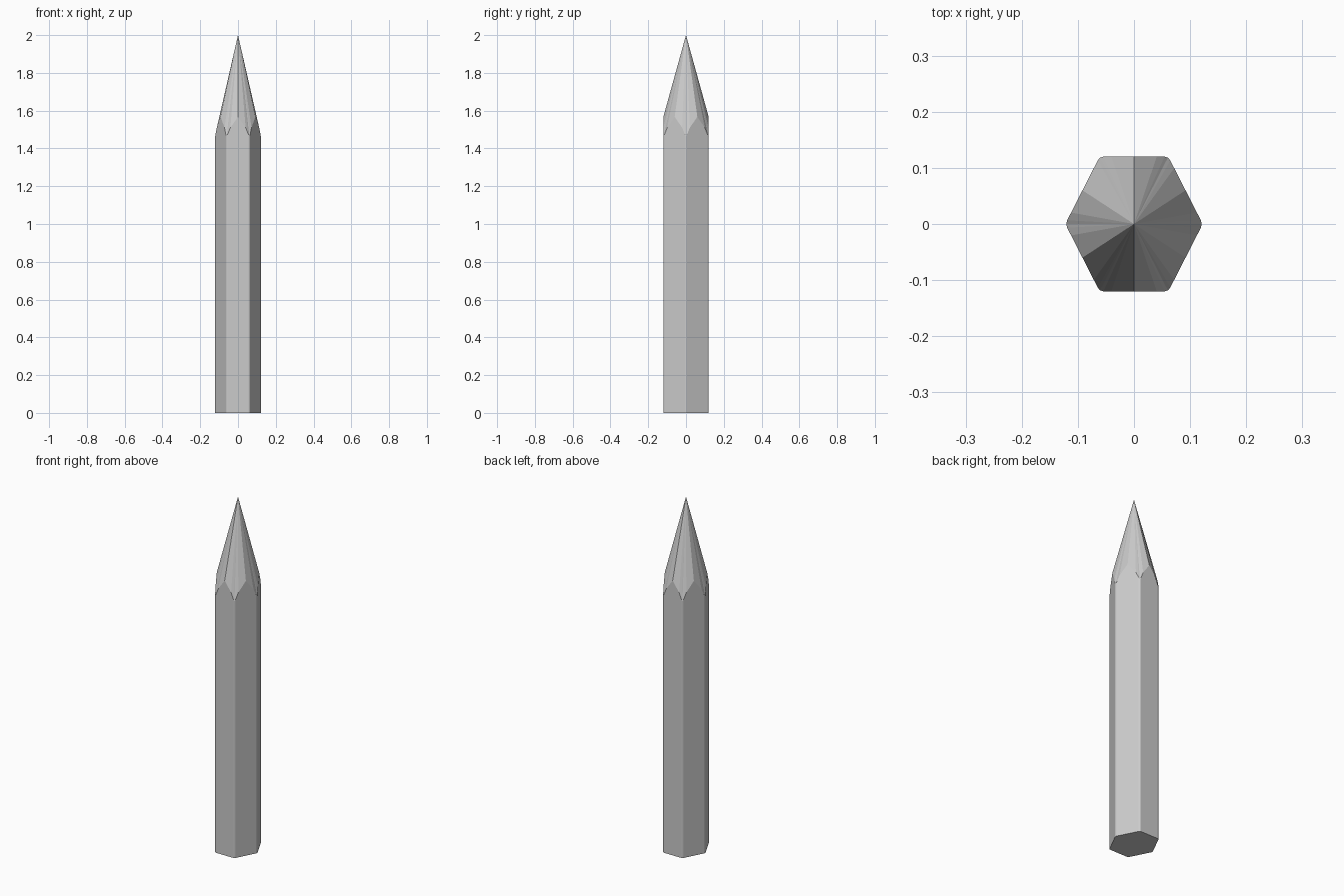
import bpy, bmesh
from mathutils import Vector

if "Cube" in bpy.data.objects:
    bpy.data.objects.remove(bpy.data.objects["Cube"])

# Hexagonal outline, slightly stretched in y
corners = [Vector(c) for c in ((0.1225, 0), (0.0612, 0.12), (-0.0612, 0.12),
                               (-0.1225, 0), (-0.0612, -0.12), (0.0612, -0.12))]
APEX = 2.0
SOFT = 0.055  # corner softening as a fraction of side length

# Outline points with the height of the scalloped sharpening line
ring = []
for i, c in enumerate(corners):
    prev, nxt = corners[i - 1], corners[(i + 1) % 6]
    a, b = c.lerp(prev, SOFT), c.lerp(nxt, SOFT)
    ring += [(a, 1.475),
             (c.lerp((a + b) / 2, 0.5), 1.463),
             (b, 1.475),
             (c.lerp(nxt, 0.17), 1.51),
             (c.lerp(nxt, 0.5), 1.567),
             (c.lerp(nxt, 0.83), 1.51)]

# Shaft and sharpened tip
bm = bmesh.new()
low = [bm.verts.new((p.x, p.y, 0)) for p, z in ring]
top = [bm.verts.new((p.x, p.y, z)) for p, z in ring]
tip = bm.verts.new((0, 0, APEX))
n = len(ring)
for i in range(n):
    j = (i + 1) % n
    bm.faces.new((low[i], low[j], top[j], top[i]))
    bm.faces.new((top[i], top[j], tip))
bm.faces.new(low[::-1])
bmesh.ops.recalc_face_normals(bm, faces=bm.faces)

mesh = bpy.data.meshes.new("pencil")
bm.to_mesh(mesh)
bm.free()
bpy.context.collection.objects.link(bpy.data.objects.new("pencil", mesh))
